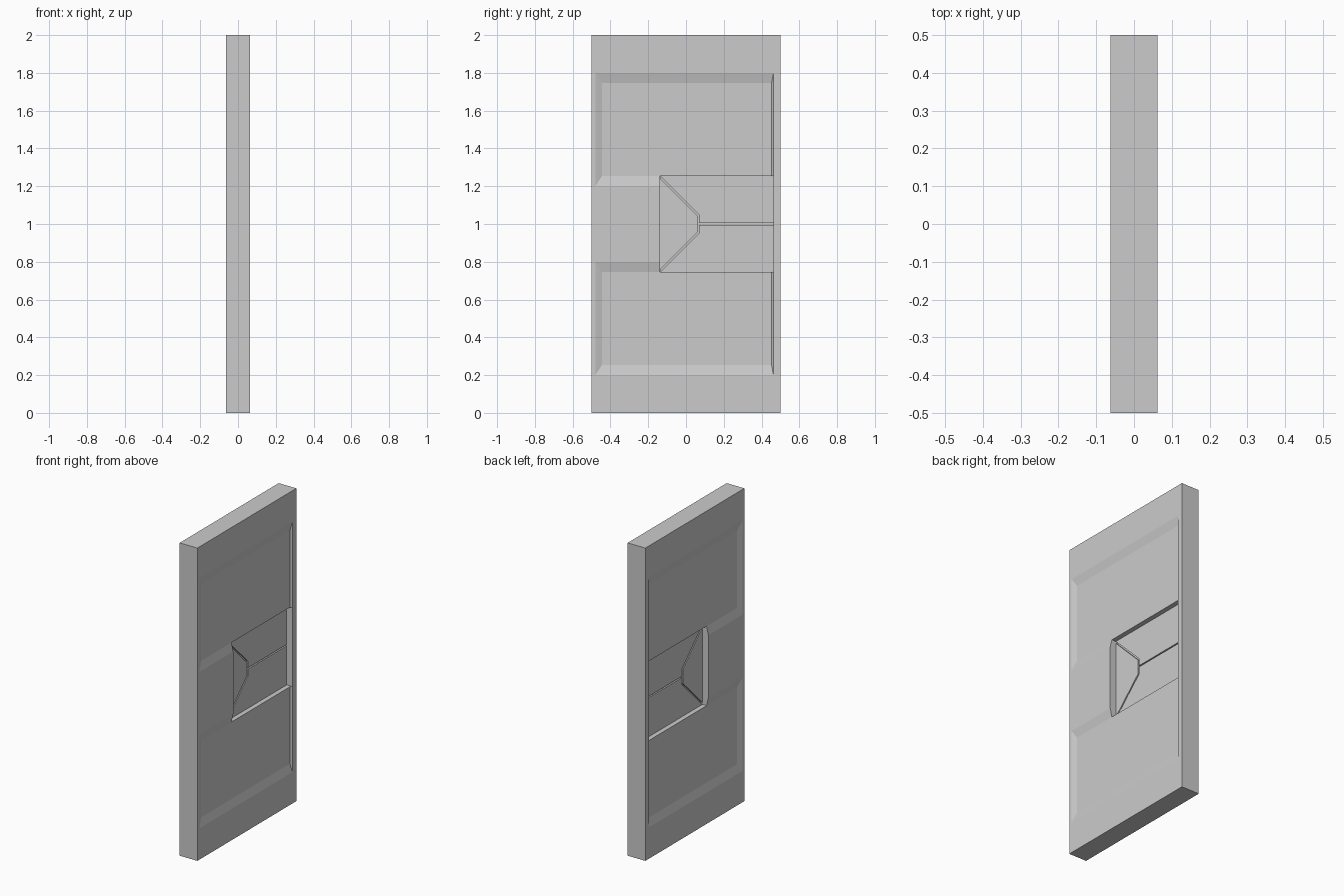
import bpy, bmesh

if "Cube" in bpy.data.objects:
    bpy.data.objects.remove(bpy.data.objects["Cube"])

HALF = 0.0625      # half thickness of the door
FLOOR = 0.05       # x of the shallow panel floor
DEEP = 0.02        # x of the central plate floor
GROOVE = 0.01      # x of the groove bottoms


def loft(name, outer, x_outer, inner, x_inner):
    """Closed solid between two matching (y, z) outlines."""
    bm = bmesh.new()
    a = [bm.verts.new((x_outer, y, z)) for y, z in outer]
    b = [bm.verts.new((x_inner, y, z)) for y, z in inner]
    n = len(a)
    bm.faces.new(a)
    bm.faces.new(b[::-1])
    for i in range(n):
        j = (i + 1) % n
        bm.faces.new((a[j], a[i], b[i], b[j]))
    bmesh.ops.recalc_face_normals(bm, faces=bm.faces)
    mesh = bpy.data.meshes.new(name)
    bm.to_mesh(mesh)
    bm.free()
    ob = bpy.data.objects.new(name, mesh)
    bpy.context.collection.objects.link(ob)
    return ob


def rect(y0, y1, z0, z1):
    return [(y0, z0), (y1, z0), (y1, z1), (y0, z1)]


def cut(target, cutter):
    cutter.hide_render = True
    mod = target.modifiers.new("cut", 'BOOLEAN')
    mod.operation = 'DIFFERENCE'
    mod.solver = 'EXACT'
    mod.object = cutter
    bpy.context.view_layer.objects.active = target
    bpy.ops.object.modifier_apply(modifier=mod.name)
    bpy.data.objects.remove(cutter)


# Door slab
slab = rect(-0.5, 0.5, 0, 2)
door = loft("door_panel", slab, HALF, slab, -HALF)

for s in (1, -1):
    # Upper and lower recesses with sloped borders
    for z0, z1 in ((1.2, 1.8), (0.2, 0.8)):
        outer = rect(-0.48, 0.463, z0, z1)
        inner = rect(-0.445, 0.453, z0 + 0.054, z1 - 0.054)
        # carry the slope slightly past the surface for a clean cut
        k = 0.01 / (HALF - FLOOR)
        past = [(o[0] + (o[0] - i[0]) * k, o[1] + (o[1] - i[1]) * k)
                for o, i in zip(outer, inner)]
        cut(door, loft("recess_cutter", past, s * (HALF + 0.01), inner, s * FLOOR))

    # Deep central pocket
    pocket = rect(-0.137, 0.463, 0.746, 1.254)
    cut(door, loft("pocket_cutter", pocket, s * 0.1, pocket, s * DEEP))

    # Seam grooves: wedge outline, then the horizontal split
    wedge = [(-0.136, 1.253), (0.070, 1.049), (0.070, 0.951), (-0.136, 0.747),
             (-0.136, 0.759), (0.060, 0.955), (0.060, 1.045), (-0.136, 1.241)]
    split = rect(0.065, 0.462, 0.996, 1.004)
    for outline in (wedge, split):
        cut(door, loft("groove_cutter", outline, s * 0.03, outline, s * GROOVE))
